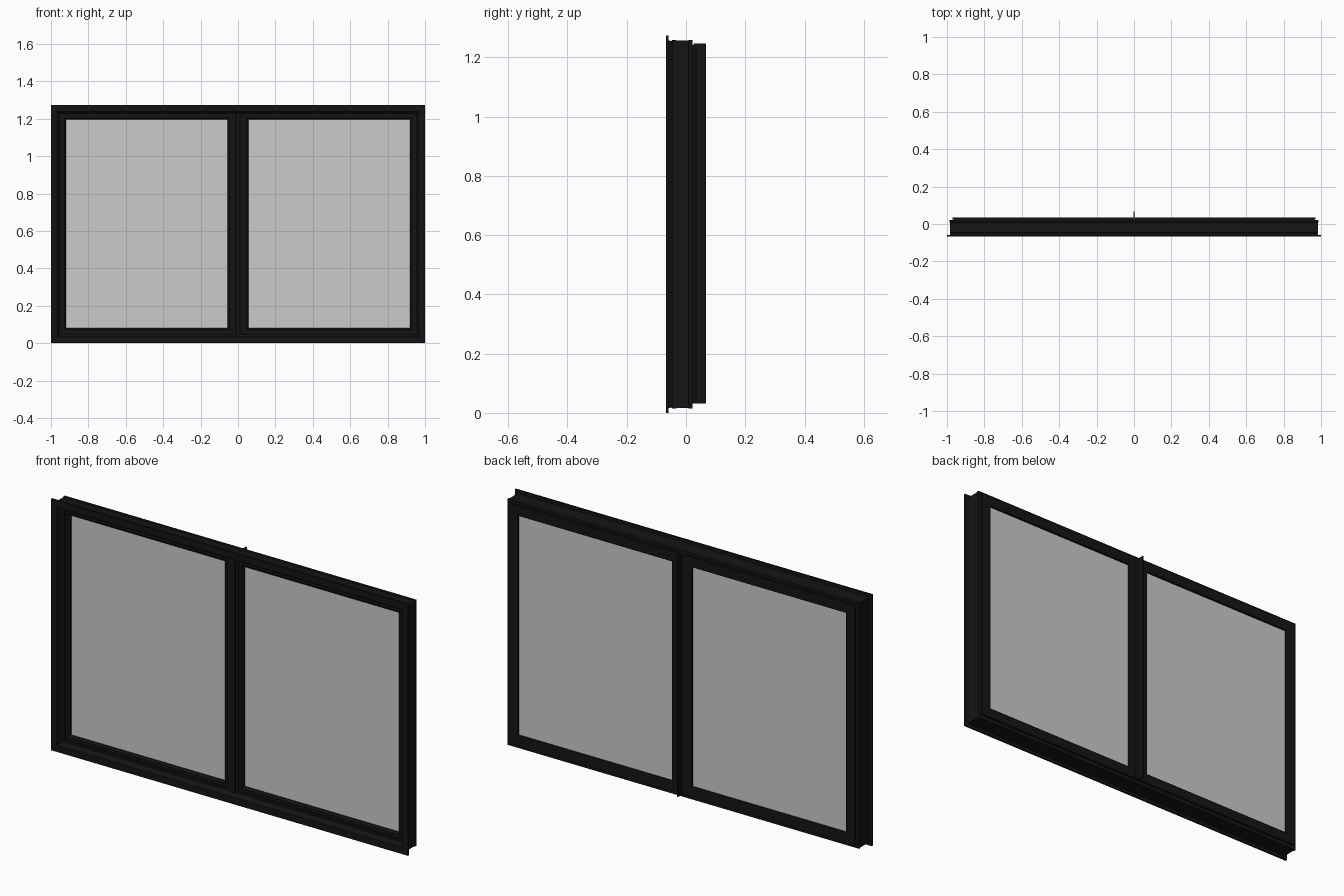
import bpy, bmesh

if "Cube" in bpy.data.objects:
    bpy.data.objects.remove(bpy.data.objects["Cube"])

H = 1.273


def material(name, rgba):
    m = bpy.data.materials.new(name)
    m.diffuse_color = rgba
    m.use_nodes = True
    m.node_tree.nodes["Principled BSDF"].inputs["Base Color"].default_value = m.diffuse_color
    return m


BLACK = material("black_aluminium", (0.007, 0.007, 0.007, 1))
GLASS = material("glass", (0.56, 0.56, 0.56, 0.4))


def finish(name, bm, mat):
    bmesh.ops.recalc_face_normals(bm, faces=bm.faces)
    me = bpy.data.meshes.new(name)
    bm.to_mesh(me)
    bm.free()
    me.materials.append(mat)
    ob = bpy.data.objects.new(name, me)
    bpy.context.collection.objects.link(ob)
    return ob


def ring(name, x0, x1, z0, z1, profile, mat):
    """Mitred rectangular frame; profile is a closed list of (inset, y)."""
    bm = bmesh.new()
    corners = [(x0, z0, 1, 1), (x1, z0, -1, 1), (x1, z1, -1, -1), (x0, z1, 1, -1)]
    loops = [[bm.verts.new((x + sx * d, y, z + sz * d)) for d, y in profile]
             for x, z, sx, sz in corners]
    n = len(profile)
    for i in range(4):
        a, b = loops[i], loops[(i + 1) % 4]
        for j in range(n):
            k = (j + 1) % n
            bm.faces.new((a[j], a[k], b[k], b[j]))
    return finish(name, bm, mat)


def box(name, x0, x1, y0, y1, z0, z1, mat):
    bm = bmesh.new()
    bmesh.ops.create_cube(bm, size=1)
    for v in bm.verts:
        v.co = ((x0 + x1) / 2 + v.co.x * (x1 - x0),
                (y0 + y1) / 2 + v.co.y * (y1 - y0),
                (z0 + z1) / 2 + v.co.z * (z1 - z0))
    return finish(name, bm, mat)


# Fixed outer frame: front flange, grooved outside, stepped inside
ring("outer_frame", -1, 1, 0, H, [
    (0, -0.068), (0, -0.059), (0.016, -0.059), (0.018, -0.050), (0.015, -0.046),
    (0.015, -0.034), (0.016, -0.032), (0.016, 0.008), (0.014, 0.010),
    (0.014, 0.022), (0.034, 0.022), (0.034, -0.030), (0.046, -0.030),
    (0.046, -0.042), (0.038, -0.050), (0.034, -0.068)], BLACK)

# Two sashes, each holding a sealed glass unit
SASH = [(0, 0.025), (0, 0.034), (0.048, 0.034), (0.051, 0.032), (0.051, -0.026),
        (0.042, -0.034), (0.026, -0.034), (0.026, -0.040), (0.010, -0.040),
        (0.010, -0.024), (0.006, -0.024), (0.006, 0.025)]
for side, x0, x1 in (("left", -0.97, -0.004), ("right", 0.004, 0.97)):
    z0, z1 = 0.031, H - 0.027
    ring(side + "_sash", x0, x1, z0, z1, SASH, BLACK)
    box(side + "_glass", x0 + 0.049, x1 - 0.049, -0.021, 0.022,
        z0 + 0.049, z1 - 0.049, GLASS)

# Centre meeting post: front web, back cover strip and projecting fin
box("meeting_post", -0.012, 0.012, -0.044, 0.026, 0.032, H - 0.032, BLACK)
box("cover_strip", -0.024, 0.024, 0.030, 0.036, 0.031, H - 0.027, BLACK)
box("back_fin", -0.003, 0.003, 0.035, 0.068, 0.031, H - 0.027, BLACK)
